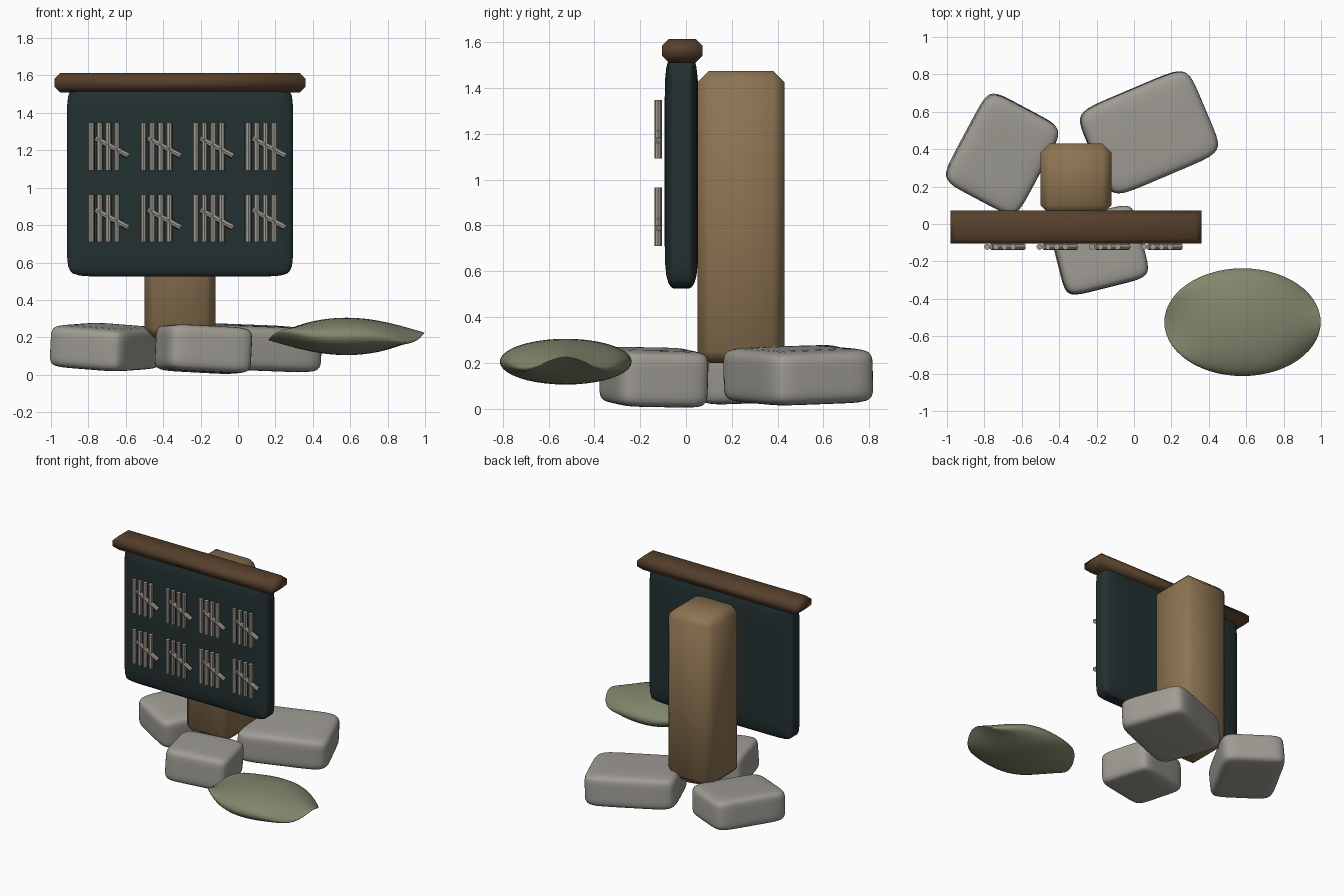
import bpy, bmesh
from math import radians, sin, pi, sqrt
from mathutils import Vector

old = bpy.data.objects.get("Cube")
if old:
    bpy.data.objects.remove(old, do_unlink=True)


def material(name, r, g, b):
    m = bpy.data.materials.new(name)
    m.use_nodes = True
    m.diffuse_color = (r, g, b, 1)
    bsdf = m.node_tree.nodes["Principled BSDF"]
    bsdf.inputs["Base Color"].default_value = (r, g, b, 1)
    bsdf.inputs["Roughness"].default_value = 0.8
    return m


SLATE = material("dark slate", 0.017, 0.030, 0.031)
DARK_WOOD = material("dark wood", 0.095, 0.051, 0.025)
WOOD = material("light wood", 0.27, 0.175, 0.085)
STONE = material("grey stone", 0.35, 0.335, 0.30)
CHALK = material("chalk", 0.36, 0.335, 0.29)
MOSS = material("moss green", 0.22, 0.24, 0.15)


def finish(bm, name, mat, loc=(0, 0, 0), rot=(0, 0, 0), smooth=True):
    bmesh.ops.recalc_face_normals(bm, faces=bm.faces)
    me = bpy.data.meshes.new(name)
    bm.to_mesh(me)
    bm.free()
    me.materials.append(mat)
    for p in me.polygons:
        p.use_smooth = smooth
    ob = bpy.data.objects.new(name, me)
    ob.location = loc
    ob.rotation_euler = [radians(a) for a in rot]
    bpy.context.collection.objects.link(ob)
    return ob


def chamfered_box(name, mat, loc, half, width, all_edges):
    """Box with one-step chamfers, on all edges or the level ones only."""
    bm = bmesh.new()
    bmesh.ops.create_cube(bm, size=2)
    bmesh.ops.scale(bm, vec=half, verts=bm.verts)
    edges = [e for e in bm.edges
             if all_edges or abs(e.verts[0].co.z - e.verts[1].co.z) < 0.001]
    bmesh.ops.bevel(bm, geom=edges, offset=width, segments=1,
                    affect='EDGES', profile=0.5)
    return finish(bm, name, mat, loc)


def pillow(name, mat, loc, half, power, rot=(0, 0, 0), pinch=0):
    """Bulging box; pinch thins the y depth towards the rim."""
    bm = bmesh.new()
    bmesh.ops.create_cube(bm, size=2)
    bmesh.ops.subdivide_edges(bm, edges=bm.edges, cuts=13, use_grid_fill=True)
    for v in bm.verts:
        p = [sin(c * pi / 2) for c in v.co]
        n = sum(abs(c) ** power for c in p) ** (1 / power)
        p = [c / n for c in p]
        p[1] *= 1 - pinch * max(abs(p[0]), abs(p[2])) ** 12
        v.co = [c * h for c, h in zip(p, half)]
    return finish(bm, name, mat, loc, rot)


# Post, board and top rail
chamfered_box("post", WOOD, (-0.31, 0.24, 0.8375), (0.19, 0.19, 0.6375), 0.05, True)
pillow("board", SLATE, (-0.31, -0.02, 1.035), (0.605, 0.073, 0.51), 16, pinch=0.35)
chamfered_box("top_rail", DARK_WOOD, (-0.31, -0.0165, 1.562),
              (0.67, 0.088, 0.0525), 0.03, False)

# Base stones
pillow("stone_right", STONE, (-0.705, 0.375, 0.148), (0.225, 0.275, 0.115), 7, (2, 4, -28))
pillow("stone_back", STONE, (0.08, 0.49, 0.145), (0.325, 0.25, 0.12), 7, (2, 2, 23))
pillow("stone_front", STONE, (-0.185, -0.14, 0.137), (0.232, 0.204, 0.124), 7, (-1, 3, 14))


def rod(name, x, z, length, angle):
    bm = bmesh.new()
    bmesh.ops.create_cone(bm, cap_ends=True, segments=8, radius1=0.0165,
                          radius2=0.0165, depth=length)
    finish(bm, name, CHALK, (x, -0.122, z), (0, angle, 0), False)


# Tally marks: four strokes and a slash in each group
for z in (1.22, 0.837):
    for col in range(4):
        x = -0.785 + col * 0.28
        for stroke in range(4):
            rod("tally_stroke", x + stroke * 0.046, z, 0.255, 0)
        rod("tally_slash", x + 0.11, z - 0.002, 0.2, 118)

# Flat leaf-like cushion with pinched, slightly twisted tips
bm = bmesh.new()
bmesh.ops.create_uvsphere(bm, u_segments=40, v_segments=28, radius=1)
for v in bm.verts:
    a, b, c = v.co.z, v.co.y, v.co.x
    taper = sqrt(max(0, 1 - a * a))
    twist = a * abs(a) ** 3 * (0.02 - 0.25 * b * b)
    v.co = Vector((a * 0.418, b * 0.288, c * taper * 0.1 + twist))
finish(bm, "leaf_cushion", MOSS, (0.58, -0.525, 0.205))
